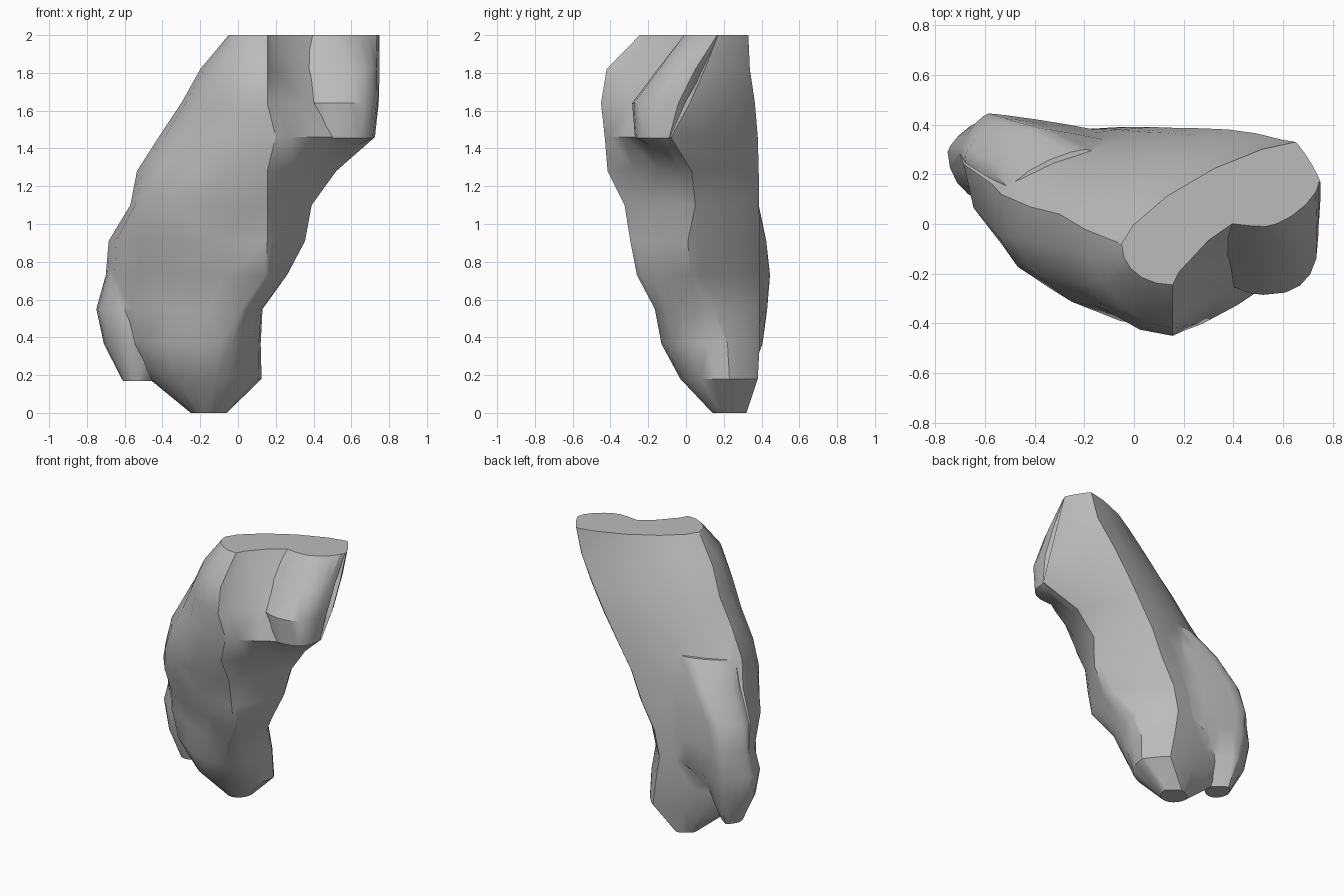
import bpy
import bmesh
from math import sin, cos, pi

STEPS = 5  # segments in each quarter of a cross-section

cube = bpy.data.objects.get("Cube")
if cube:
    bpy.data.objects.remove(cube, do_unlink=True)

grey = bpy.data.materials.new("stone grey")
grey.use_nodes = True
colour = (0.5, 0.5, 0.5, 1)
grey.diffuse_color = colour
grey.node_tree.nodes["Principled BSDF"].inputs["Base Color"].default_value = colour


def quarter(start, end, along_y, power):
    """Rounded corner from start to end; a low power gives a hollow corner."""
    points = []
    for i in range(STEPS):
        angle = pi / 2 * i / STEPS
        rise = sin(angle) ** (2 / power)
        fall = 1 - cos(angle) ** (2 / power)
        u, v = (fall, rise) if along_y else (rise, fall)
        points.append((start[0] + (end[0] - start[0]) * u,
                       start[1] + (end[1] - start[1]) * v))
    return points


def ring(row):
    """Section outline through its left, front, right and back extremes."""
    z, left_power, right_power, *c = row
    west, front, east, back = zip(c[::2], c[1::2])
    outline = quarter(west, front, True, left_power)
    outline += quarter(front, east, False, right_power)
    outline += quarter(east, back, True, 1.15)
    outline += quarter(back, west, False, 1.4)
    return [(x, y, z) for x, y in outline]


def loft(name, rows):
    bm = bmesh.new()
    rings = [[bm.verts.new(p) for p in ring(row)] for row in rows]
    count = len(rings[0])
    for low, high in zip(rings, rings[1:]):
        for i in range(count):
            j = (i + 1) % count
            bm.faces.new((low[i], low[j], high[j], high[i]))
    bm.faces.new(rings[0][::-1])
    bm.faces.new(rings[-1])
    # Triangulate the sides so they break into irregular facets
    sides = [f for f in bm.faces if len(f.verts) == 4]
    bmesh.ops.triangulate(bm, faces=sides)
    bmesh.ops.recalc_face_normals(bm, faces=bm.faces)
    mesh = bpy.data.meshes.new(name)
    bm.to_mesh(mesh)
    bm.free()
    mesh.materials.append(grey)
    obj = bpy.data.objects.new(name, mesh)
    bpy.context.collection.objects.link(obj)
    return obj


# Each row: height, roundness of the two front corners,
# then x, y of the left, front, right and back extremes
# Main leaning body
body = loft("rock_body", [
    (0, 2, 2, -.25, .25, -.15, .14, -.06, .25, -.15, .32),
    (.18, 2, 1.9, -.47, .25, -.12, -.03, .125, .23, 0, .38),
    (.365, 1.8, 2, -.62, .26, -.1, -.13, .12, .22, -.03, .39),
    (.55, 1.6, 1.9, -.74, .28, .02, -.165, .13, .14, -.06, .39),
    (.73, 1.8, 1.2, -.7, .28, .15, -.26, .26, .02, -.02, .39),
    (.91, 2.1, 1.1, -.685, .24, .155, -.295, .355, .01, .08, .39),
    (1.1, 2.8, 1.1, -.57, .16, .155, -.325, .39, .05, .16, .387),
    (1.28, 2, 1.1, -.535, .12, .155, -.415, .52, .03, .27, .385),
    (1.46, 1.9, 1.2, -.42, .07, .2, -.43, .725, -.08, .38, .38),
    (1.64, 1.9, 1, -.3, .04, .155, -.45, .745, .02, .49, .365),
    (1.82, 1.8, .75, -.2, -.02, .155, -.42, .75, .1, .6, .338),
    (2, 2.1, .75, -.05, -.08, .155, -.245, .75, .17, .65, .33),
])

# Overhanging upper lobe
shoulder = loft("shoulder_lobe", [
    (1.35, 2, 2, .36, .0, .42, -.06, .5, .0, .42, .1),
    (1.455, 2, 2.6, .37, -.1, .51, -.27, .72, -.09, .5, .1),
    (1.64, 2, 2.6, .32, -.12, .52, -.285, .742, -.04, .5, .15),
    (1.82, 2, 2.4, .29, -.06, .53, -.15, .745, .05, .55, .2),
    (2, 1.7, 1.5, .28, .04, .53, -.01, .745, .165, .62, .3),
])

# Bulge on the lower flank, fading into the back
flank = loft("flank_bulge", [
    (.17, 2, 2, -.61, .25, -.53, .15, -.45, .25, -.55, .33),
    (.365, 2, 2, -.71, .29, -.55, .09, -.33, .25, -.56, .405),
    (.55, 2, 2, -.75, .29, -.55, .08, -.15, .37, -.58, .43),
    (.73, 2, 2, -.7, .29, -.54, .1, -.12, .37, -.585, .445),
    (.91, 2, 2, -.68, .27, -.52, .1, -.1, .35, -.52, .425),
    (1.1, 2, 2, -.56, .2, -.45, .1, -.05, .32, -.38, .385),
    (1.28, 2, 2, -.5, .14, -.4, .1, .0, .25, -.2, .3),
])

# Fuse the lobes into the body
bpy.context.view_layer.objects.active = body
for lobe in (shoulder, flank):
    fuse = body.modifiers.new("fuse", "BOOLEAN")
    fuse.operation = "UNION"
    fuse.solver = "EXACT"
    fuse.object = lobe
    bpy.ops.object.modifier_apply(modifier=fuse.name)
    bpy.data.objects.remove(lobe, do_unlink=True)

# Smooth the gentle slopes, keep the ridges crisp
bpy.ops.object.select_all(action="DESELECT")
body.select_set(True)
bpy.ops.object.shade_smooth_by_angle(angle=0.6)
